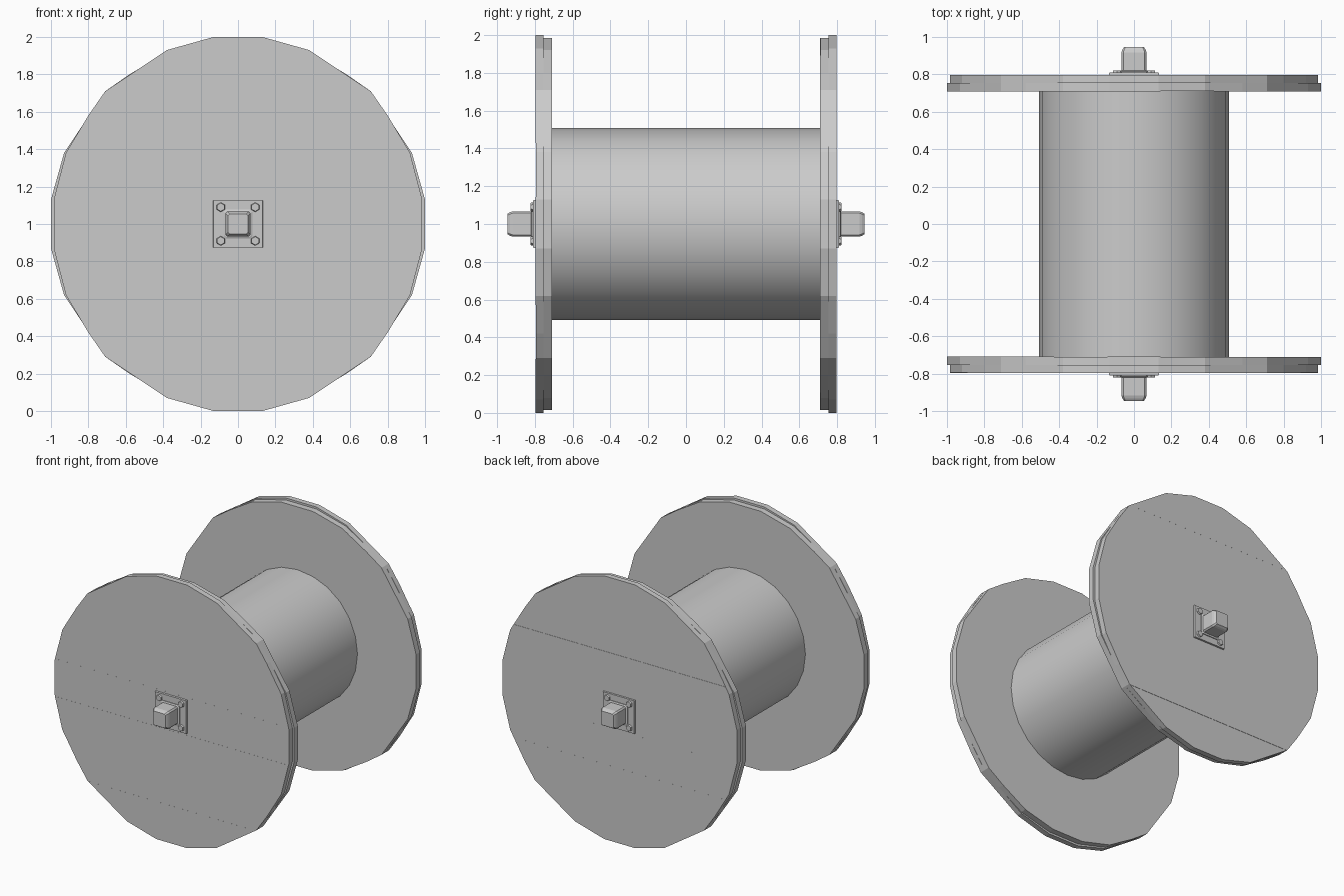
import bpy, bmesh, math, random
from mathutils import Matrix, Vector

random.seed(4)
cube = bpy.data.objects.get("Cube")
if cube:
    bpy.data.objects.remove(cube, do_unlink=True)

grey = bpy.data.materials.new("plain_grey")
grey.use_nodes = True
colour = (0.6, 0.6, 0.6, 1)
grey.diffuse_color = colour
grey.node_tree.nodes["Principled BSDF"].inputs["Base Color"].default_value = colour


def finish(name, bm, smooth=True):
    bmesh.ops.recalc_face_normals(bm, faces=bm.faces[:])
    mesh = bpy.data.meshes.new(name)
    bm.to_mesh(mesh)
    bm.free()
    obj = bpy.data.objects.new(name, mesh)
    bpy.context.collection.objects.link(obj)
    mesh.materials.append(grey)
    if smooth:
        bpy.ops.object.select_all(action='DESELECT')
        obj.select_set(True)
        bpy.context.view_layer.objects.active = obj
        bpy.ops.object.shade_smooth_by_angle(angle=math.radians(30))
    return obj


def cylinder(name, radius, y0, y1, sides, x=0, z=1, tip=None):
    bm = bmesh.new()
    turn = Matrix.Rotation(math.copysign(math.pi / 2, y0 - y1), 4, 'X')
    place = Matrix.Translation((x, (y0 + y1) / 2, z)) @ turn
    bmesh.ops.create_cone(bm, cap_ends=True, segments=sides, radius1=radius,
                          radius2=tip or radius, depth=abs(y1 - y0), matrix=place)
    return finish(name, bm)


def square_loft(name, rings):
    # Square sections (half size, y) joined along y, with softened long corners
    bm = bmesh.new()
    loops = []
    for half, y in rings:
        c = half * 0.85
        pts = [(half, c), (c, half), (-c, half), (-half, c),
               (-half, -c), (-c, -half), (c, -half), (half, -c)]
        loops.append([bm.verts.new((u, y, 1 + v)) for u, v in pts])
    for a, b in zip(loops, loops[1:]):
        for i in range(8):
            j = (i + 1) % 8
            bm.faces.new((a[i], a[j], b[j], b[i]))
    bm.faces.new(loops[0])
    bm.faces.new(loops[-1])
    return finish(name, bm, False)


# One quarter of the board outline: (along the boards, across them)
QUARTER = [(0.13, 1.0), (0.38, 0.93), (0.71, 0.71), (0.80, 0.58), (0.92, 0.38), (0.985, 0.13)]
RIGHT = QUARTER + [(u, -v) for u, v in reversed(QUARTER)]
OUTLINE = RIGHT + [(-u, -v) for u, v in RIGHT]
BOARDS = 7


def board_layer(name, y0, y1, vertical, face_sign):
    # A disc of parallel boards, each set very slightly proud of the next
    bm = bmesh.new()
    width = 2 / BOARDS
    for k in range(BOARDS):
        low = -1 + k * width
        board = bmesh.new()
        proud = face_sign * random.uniform(0, 0.003)
        ends = (y0, y1 + proud)
        rims = [[board.verts.new((u, y, v)) for u, v in OUTLINE] for y in ends]
        board.faces.new(rims[0])
        board.faces.new(rims[1])
        for i in range(len(OUTLINE)):
            j = (i + 1) % len(OUTLINE)
            board.faces.new((rims[0][i], rims[0][j], rims[1][j], rims[1][i]))
        for level, direction in ((low, -1), (low + width, 1)):
            if abs(level) > 0.99:
                continue
            cut = bmesh.ops.bisect_plane(
                board, geom=board.verts[:] + board.edges[:] + board.faces[:],
                plane_co=(0, 0, level), plane_no=(0, 0, direction), clear_outer=True)
            edges = [e for e in cut["geom_cut"] if isinstance(e, bmesh.types.BMEdge)]
            bmesh.ops.edgeloop_fill(board, edges=edges)
        part = bpy.data.meshes.new("board")
        board.to_mesh(part)
        board.free()
        bm.from_mesh(part)
        bpy.data.meshes.remove(part)
    if vertical:
        bmesh.ops.rotate(bm, verts=bm.verts[:], matrix=Matrix.Rotation(math.pi / 2, 3, 'Y'))
    bmesh.ops.translate(bm, verts=bm.verts[:], vec=Vector((0, 0, 1)))
    return finish(name, bm, False)


# Drum
cylinder("drum", 0.508, -0.72, 0.72, 24)

for side, s in (("front", -1), ("back", 1)):
    # Two crossed layers of boards form each flange
    board_layer(side + "_outer_boards", s * 0.755, s * 0.795, False, s)
    board_layer(side + "_inner_boards", s * 0.755, s * 0.711, True, -s)

    # Square mounting plate with a chamfered rim
    bm = bmesh.new()
    bmesh.ops.create_cube(bm, size=1, matrix=Matrix.Translation((0, s * 0.80, 1))
                          @ Matrix.Diagonal((0.268, 0.02, 0.255, 1)))
    rim = [v for v in bm.verts if v.co.y * s > 0.80]
    bmesh.ops.scale(bm, verts=rim, vec=(0.985, 1, 0.985),
                    space=Matrix.Translation((0, 0, -1)))
    finish(side + "_plate", bm, False)

    # Axle end and its collar
    square_loft(side + "_axle_collar", [(0.078, s * 0.80), (0.078, s * 0.816), (0.07, s * 0.82)])
    square_loft(side + "_axle", [(0.067, s * 0.79), (0.067, s * 0.918),
                                 (0.062, s * 0.932), (0.053, s * 0.946)])

    # Four hexagonal bolts
    for x in (-0.092, 0.092):
        for z in (0.91, 1.09):
            cylinder(side + "_bolt", 0.028, s * 0.80, s * 0.822, 6, x, z, 0.022)
